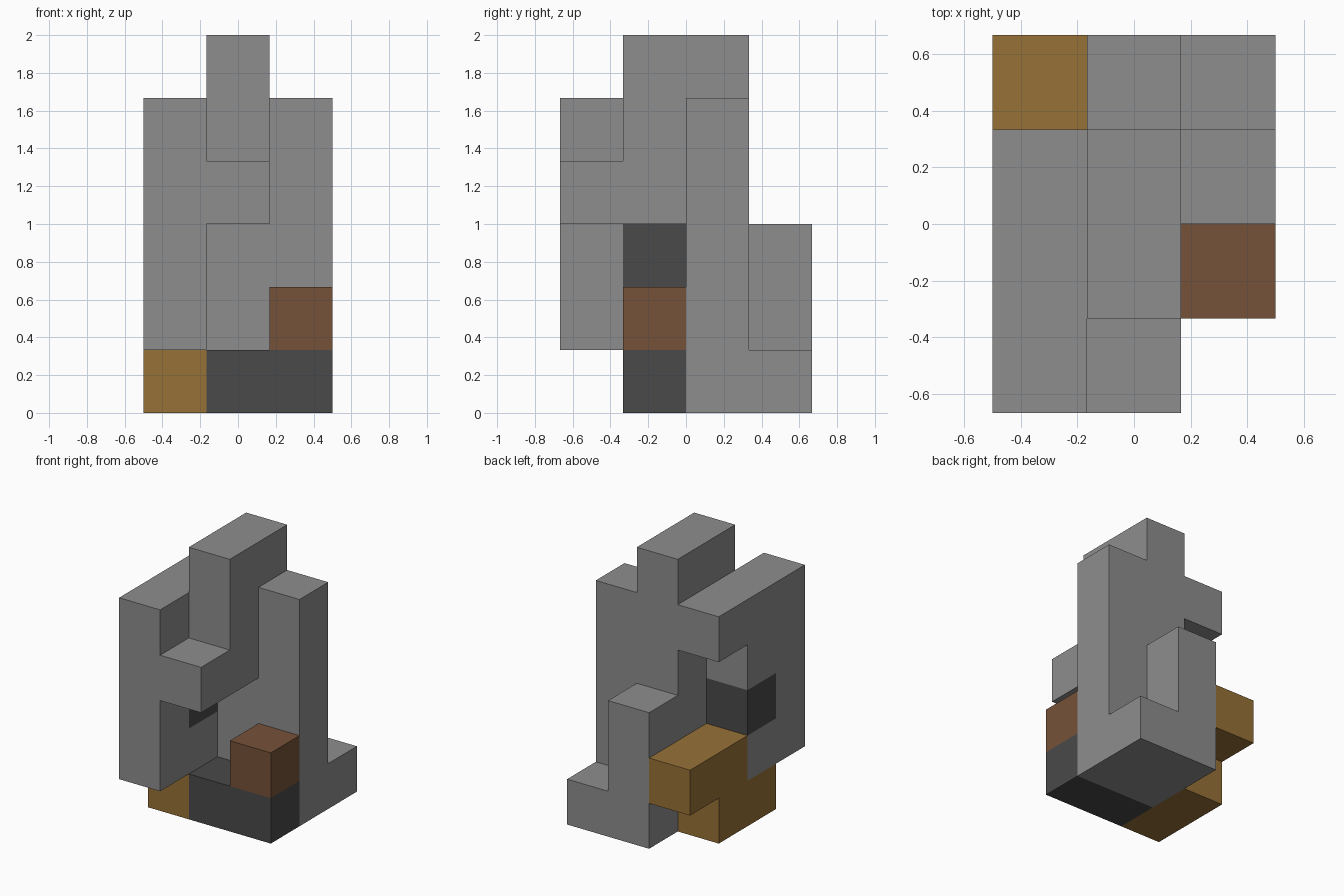
import bpy, bmesh, math
from itertools import product
from mathutils import Vector

if "Cube" in bpy.data.objects:
    bpy.data.objects.remove(bpy.data.objects["Cube"], do_unlink=True)

UNIT = 1 / 3
ORIGIN = Vector((-1.5, -2, 0))   # grid corner, in units


def material(name, r, g, b):
    mat = bpy.data.materials.new(name)
    mat.use_nodes = True
    mat.diffuse_color = (r, g, b, 1)
    mat.node_tree.nodes["Principled BSDF"].inputs["Base Color"].default_value = (r, g, b, 1)
    return mat


def block_part(name, mat, *boxes):
    """Join boxes, each given as (low corner, high corner) in units, into one clean shell."""
    cells = set()
    for low, high in boxes:
        cells.update(product(*(range(a, b) for a, b in zip(low, high))))
    bm = bmesh.new()
    for cell in cells:
        centre = Vector(cell) + Vector((0.5, 0.5, 0.5))
        for axis, side in product(range(3), (-1, 1)):
            beside = list(cell)
            beside[axis] += side
            if tuple(beside) in cells:
                continue
            n, u, v = Vector(), Vector(), Vector()
            n[axis] = side / 2
            u[(axis + 1) % 3] = 0.5
            v[(axis + 2) % 3] = side / 2
            corners = (-u - v, u - v, u + v, v - u)
            bm.faces.new([bm.verts.new((ORIGIN + centre + n + c) * UNIT) for c in corners])
    bmesh.ops.remove_doubles(bm, verts=bm.verts[:], dist=0.001)
    bmesh.ops.dissolve_limit(bm, angle_limit=math.radians(1),
                             verts=bm.verts[:], edges=bm.edges[:])
    mesh = bpy.data.meshes.new(name)
    bm.to_mesh(mesh)
    bm.free()
    mesh.materials.append(mat)
    obj = bpy.data.objects.new(name, mesh)
    bpy.context.collection.objects.link(obj)
    return obj


grey = material("stone grey", 0.27, 0.27, 0.27)
dark = material("charcoal", 0.067, 0.067, 0.067)
amber = material("amber", 0.31, 0.165, 0.038)
brown = material("brown", 0.18, 0.084, 0.041)

# Main grey structure
block_part("tower", grey,
           ((1, 2, 0), (2, 3, 6)),    # core column
           ((1, 1, 3), (2, 3, 6)),    # overhanging top
           ((1, 0, 3), (2, 1, 4)),    # front ledge
           ((2, 2, 0), (3, 3, 5)),    # left column
           ((1, 3, 0), (2, 4, 3)),    # back buttress
           ((2, 3, 0), (3, 4, 1)),    # back step
           ((0, 0, 1), (1, 1, 5)),    # right front slab
           ((0, 1, 1), (1, 2, 2)),    # slab foot
           ((0, 1, 3), (1, 2, 5)),    # slab shoulder
           ((0, 2, 4), (1, 3, 5)))    # back bracket

# Dark pieces
block_part("front_base", dark, ((1, 1, 0), (3, 2, 1)))
block_part("wall_inset", dark, ((0, 1, 2), (1, 2, 3)))

# Coloured pieces
block_part("amber_support", amber,
           ((0, 1, 0), (1, 3, 1)),
           ((0, 2, 1), (1, 4, 2)))
block_part("brown_block", brown, ((2, 1, 1), (3, 2, 2)))
